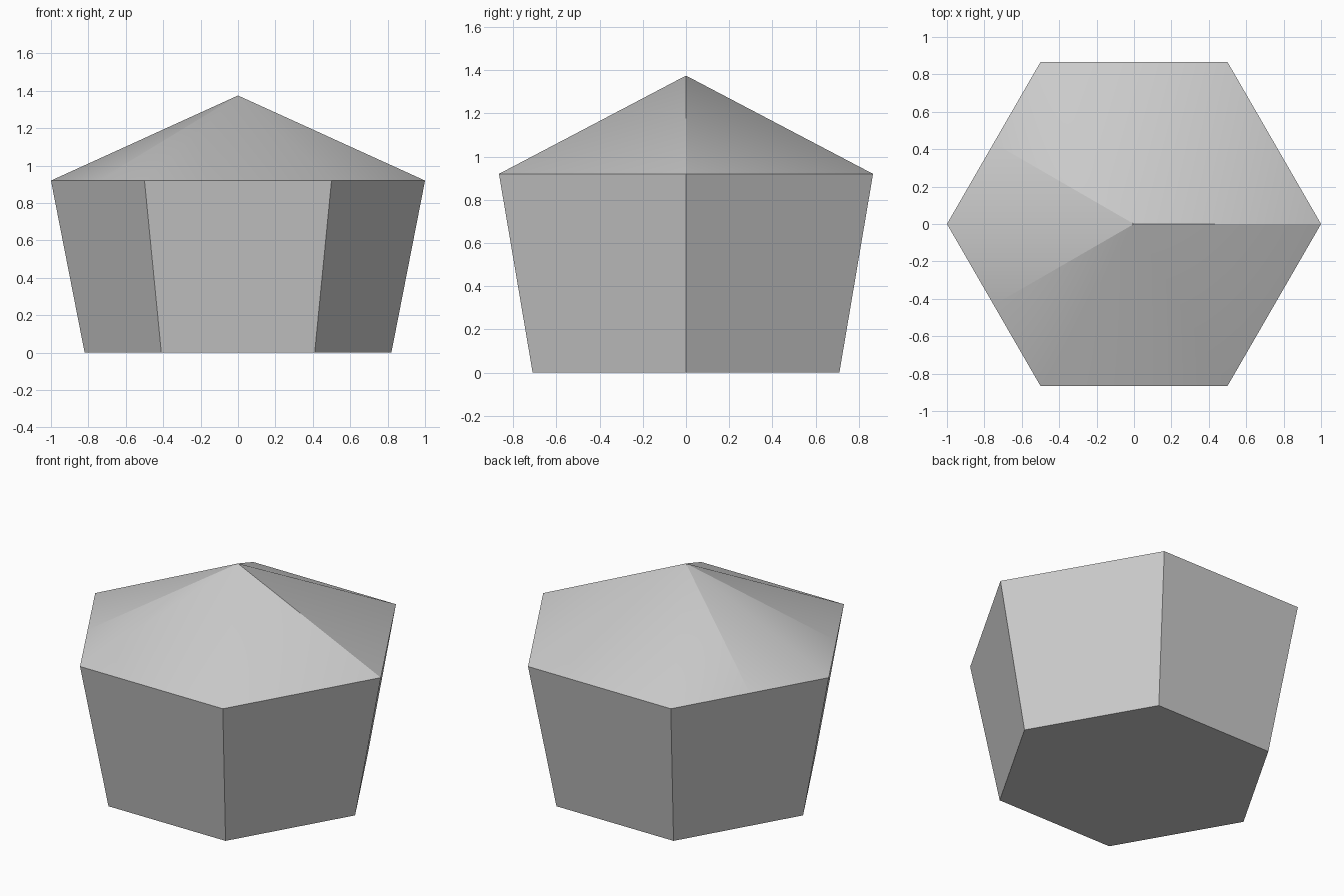
import bpy
import bmesh
from math import cos, sin, radians

if "Cube" in bpy.data.objects:
    bpy.data.objects.remove(bpy.data.objects["Cube"])

BASE_R, RIM_R, RIM_Z, APEX_Z = 0.82, 1.0, 0.92, 1.375


def ring_point(angle, radius, z):
    # point on a hexagon outline: corners at 0, 60... and edge midpoints at 30, 90...
    r = radius if angle % 60 == 0 else radius * cos(radians(30))
    return (r * cos(radians(angle)), r * sin(radians(angle)), z)


def wedge(name, start, end):
    # closed slice of the flared hexagonal block with its pointed roof
    angles = [start] + [a for a in range(0, 361, 60) if start < a < end] + [end]
    bm = bmesh.new()
    centre = bm.verts.new((0, 0, 0))
    apex = bm.verts.new((0, 0, APEX_Z))
    low = [bm.verts.new(ring_point(a, BASE_R, 0)) for a in angles]
    rim = [bm.verts.new(ring_point(a, RIM_R, RIM_Z)) for a in angles]
    for i in range(len(angles) - 1):
        bm.faces.new((low[i], low[i + 1], rim[i + 1], rim[i]))
        bm.faces.new((rim[i], rim[i + 1], apex))
    bm.faces.new([centre] + low[::-1])
    bm.faces.new((centre, low[0], rim[0], apex))
    bm.faces.new((centre, apex, rim[-1], low[-1]))
    bmesh.ops.recalc_face_normals(bm, faces=bm.faces)
    mesh = bpy.data.meshes.new(name)
    bm.to_mesh(mesh)
    bm.free()
    obj = bpy.data.objects.new(name, mesh)
    bpy.context.collection.objects.link(obj)
    bpy.ops.object.select_all(action='DESELECT')
    obj.select_set(True)
    bpy.context.view_layer.objects.active = obj
    bpy.ops.object.shade_smooth_by_angle(angle=radians(30))


# three slices that fit together into the whole block
wedge("back_piece", 0, 150)
wedge("left_piece", 150, 210)
wedge("front_piece", 210, 360)
